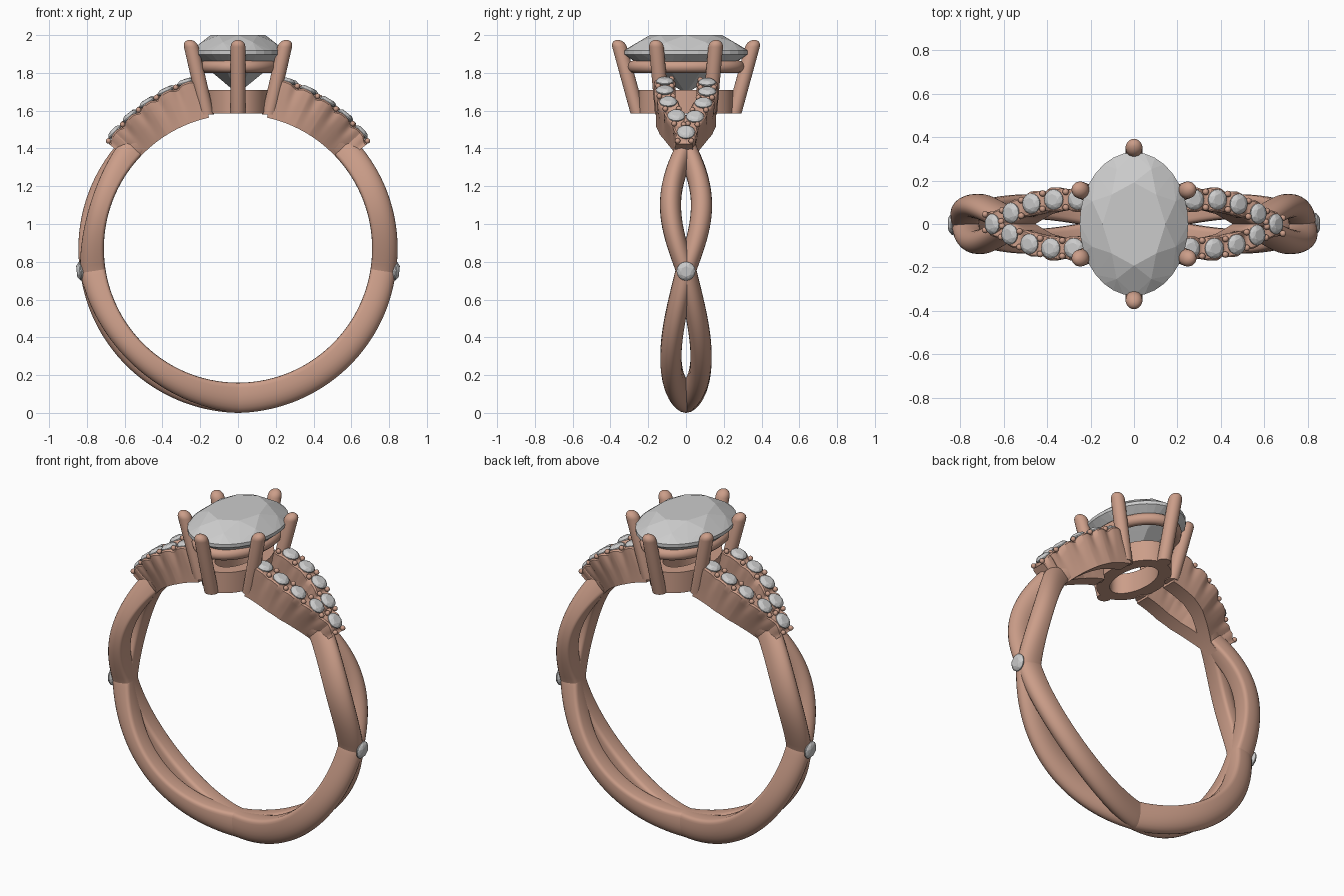
import bpy, bmesh
from math import sin, cos, pi, radians, copysign
from mathutils import Vector

if "Cube" in bpy.data.objects:
    bpy.data.objects.remove(bpy.data.objects["Cube"])

CZ, R_IN = 0.87, 0.71            # finger-hole centre height and radius
metal = bpy.data.materials.new("rose_metal")
metal.diffuse_color = (0.60, 0.34, 0.25, 1)
metal.use_nodes = True
metal.node_tree.nodes["Principled BSDF"].inputs["Base Color"].default_value = metal.diffuse_color


def finish(name, bm, mat=metal, smooth=True):
    bmesh.ops.recalc_face_normals(bm, faces=bm.faces[:])
    me = bpy.data.meshes.new(name)
    bm.to_mesh(me)
    bm.free()
    ob = bpy.data.objects.new(name, me)
    bpy.context.collection.objects.link(ob)
    if mat:
        me.materials.append(mat)
    if smooth:
        bpy.ops.object.select_all(action='DESELECT')
        ob.select_set(True)
        bpy.context.view_layer.objects.active = ob
        bpy.ops.object.shade_smooth_by_angle(angle=radians(40))
    return ob


def loft(name, rings, closed=False):
    """Skin a list of equal-sized point rings."""
    bm = bmesh.new()
    vs = [[bm.verts.new(p) for p in r] for r in rings]
    n = len(vs[0])
    for i in range(len(vs) if closed else len(vs) - 1):
        a, b = vs[i], vs[(i + 1) % len(vs)]
        for j in range(n):
            k = (j + 1) % n
            bm.faces.new((a[j], a[k], b[k], b[j]))
    if not closed:
        bm.faces.new(vs[0])
        bm.faces.new(vs[-1])
    return finish(name, bm)


def polar(deg, r, y, side=1):
    """Point at an angle from the top; side=-1 is the half turn about z."""
    t = radians(deg)
    return Vector((side * r * sin(t), side * y, CZ + r * cos(t)))


def lerp(table, x):
    for (x0, y0), (x1, y1) in zip(table, table[1:]):
        if x <= x1:
            return y0 + (y1 - y0) * (x - x0) / (x1 - x0)
    return table[-1][1]


# --- Twisted shank: two D-section strands weaving around the finger ---
TOP, NODE = 46, 98.7


def weave(d):
    if d > 180:
        return -weave(360 - d)
    if d < NODE:
        return -0.082 * sin(pi * (d - TOP) / (NODE - TOP))
    return 0.080 * sin(pi * (d - NODE) / (180 - NODE))


def shank(name, flip):
    rings = []
    for i in range(141):
        d = 44 + 272 * i / 140
        e = min(d, 360 - d)
        lobe = sin(pi * (e - TOP) / (NODE - TOP)) if e < NODE else -sin(pi * (e - NODE) / (180 - NODE))
        r_out = 0.845 + 0.025 * max(0, (e - 100) / 80) - 0.028 * max(0, -flip * lobe)
        y0, h, w = flip * weave(d), r_out - R_IN, 0.056
        ring = []
        for j in range(24):
            a = 2 * pi * j / 24
            c, s = cos(a), sin(a)
            if s >= 0:
                u, v = c, 0.4 + 0.6 * s
            else:
                u = copysign(abs(c) ** 0.4, c)
                v = 0.4 - 0.4 * abs(s) ** 0.4
            ring.append(polar(d, R_IN + h * v, y0 + w * u))
        rings.append(ring)
    loft(name, rings)


shank("shank_strand_a", 1)
shank("shank_strand_b", -1)


# --- Faceted stones: convex hull of stacked ovals ---
def stone(name, loc, normal, levels, rx=1, ry=1):
    bm = bmesh.new()
    q = Vector(normal).to_track_quat('Z', 'Y')
    for n, r, z, off in levels:
        for i in range(n):
            a = 2 * pi * (i + off) / n
            bm.verts.new(Vector(loc) + q @ Vector((rx * r * cos(a), ry * r * sin(a), z)))
    bmesh.ops.convex_hull(bm, input=bm.verts[:])
    finish(name, bm, None, False)


def small_stone(name, loc, normal, r=0.047):
    stone(name, loc, normal, [(8, 0.55, 0.016, 0), (8, 0.82, 0.010, 0.5), (16, 1, 0, 0),
                              (16, 1, -0.006, 0), (1, 0.01, -0.045, 0)], r, r)


stone("centre_stone", (0, 0, 1.91), (0, 0, 1),
      [(8, 0.58, 0.09, 0), (8, 0.83, 0.052, 0.5), (32, 1, 0.008, 0), (32, 1, -0.012, 0),
       (8, 0.6, -0.105, 0.5), (1, 0.01, -0.22, 0)], 0.25, 0.33)


# --- Stone-set shoulders: scalloped split arms with beads ---
PATH = [(12, .112), (25, .112), (32, .092), (39, .050), (46.6, 0), (52, -0.012)]


def shoulder(name, side, flip, angles, end):
    def centre(d):
        return flip * lerp(PATH, d)

    def surface(d):
        return lerp([(12, 0.925), (52, 0.893)], d)
    step = angles[1] - angles[0]
    rings = []
    for i in range(97):
        d = 12.5 + (end - 12.5) * i / 96
        notch = (0.5 - 0.5 * cos(2 * pi * (d - angles[0]) / step)) ** 2
        y, ro = centre(d), surface(d) - 0.016 * notch
        wi, wo = 0.046, 0.056 - 0.012 * notch
        rm = R_IN + 0.09
        prof = [(-wi, R_IN), (-wi - .002, rm), (-wo, ro - .04), (-wo, ro - .008), (-wo + .008, ro),
                (wo - .008, ro), (wo, ro - .008), (wo, ro - .04), (wi + .002, rm), (wi, R_IN)]
        rings.append([polar(d, r, y + u, side) for u, r in prof])
    loft(name, rings)
    bm = bmesh.new()
    for k, d in enumerate(angles):
        p = polar(d, surface(d) + 0.003, centre(d), side)
        small_stone(f"{name}_stone_{k + 1}", p, p - Vector((0, p.y, CZ)))
        for b in (d - step / 2, d + step / 2):
            if b > end:
                continue
            for u in (-0.036, 0.036):
                s = bmesh.ops.create_icosphere(bm, subdivisions=2, radius=0.015)
                bmesh.ops.translate(bm, verts=s['verts'],
                                    vec=polar(b, surface(b) - 0.003, centre(b) + u, side))
    finish(name + "_beads", bm)


for side, label in ((1, "right"), (-1, "left")):
    shoulder(label + "_long_shoulder", side, 1, [17.5, 24.8, 32, 39.3, 46.6], 51)
    shoulder(label + "_short_shoulder", side, -1, [16.3, 23.8, 31.3, 38.8], 47)
    small_stone(label + "_side_stone", (side * 0.838, 0, 0.75), (side, 0, -0.1), 0.05)


# --- Head: oval base collar, upper rail, six claws ---
def oval_ring(name, rx, ry, prof):
    rings = []
    for i in range(64):
        a = 2 * pi * i / 64
        rings.append([((rx + o) * cos(a), (ry + o) * sin(a), z) for o, z in prof])
    loft(name, rings, True)


oval_ring("base_collar", 0.17, 0.25, [(0, 1.585), (0, 1.71), (-0.075, 1.71), (-0.075, 1.585)])
oval_ring("upper_rail", 0.19, 0.278,
          [(0.033 * cos(pi * j / 6), 1.833 + 0.033 * sin(pi * j / 6)) for j in range(12)])


def claw(name, bottom, top, r=0.039):
    a, b = Vector(bottom), Vector(top)
    axis = (b - a).normalized()
    stops = [(a, r)] + [(b + axis * (r * sin(t) - r), r * max(cos(t), 0.03))
                        for t in (pi / 2 * i / 6 for i in range(7))]
    rings = []
    for c, q in stops:
        ring = []
        for j in range(20):
            p = c + Vector((q * cos(pi * j / 10), q * sin(pi * j / 10), 0))
            ring.append(p)
        rings.append(ring)
    loft(name, rings)


for s, label in ((-1, "front"), (1, "back")):
    claw(label + "_claw", (0, s * 0.255, 1.585), (0, s * 0.362, 1.975))
    for t, lr in ((-1, "left"), (1, "right")):
        claw(f"{label}_{lr}_claw", (t * 0.165, s * 0.125, 1.58), (t * 0.256, s * 0.16, 1.975))
